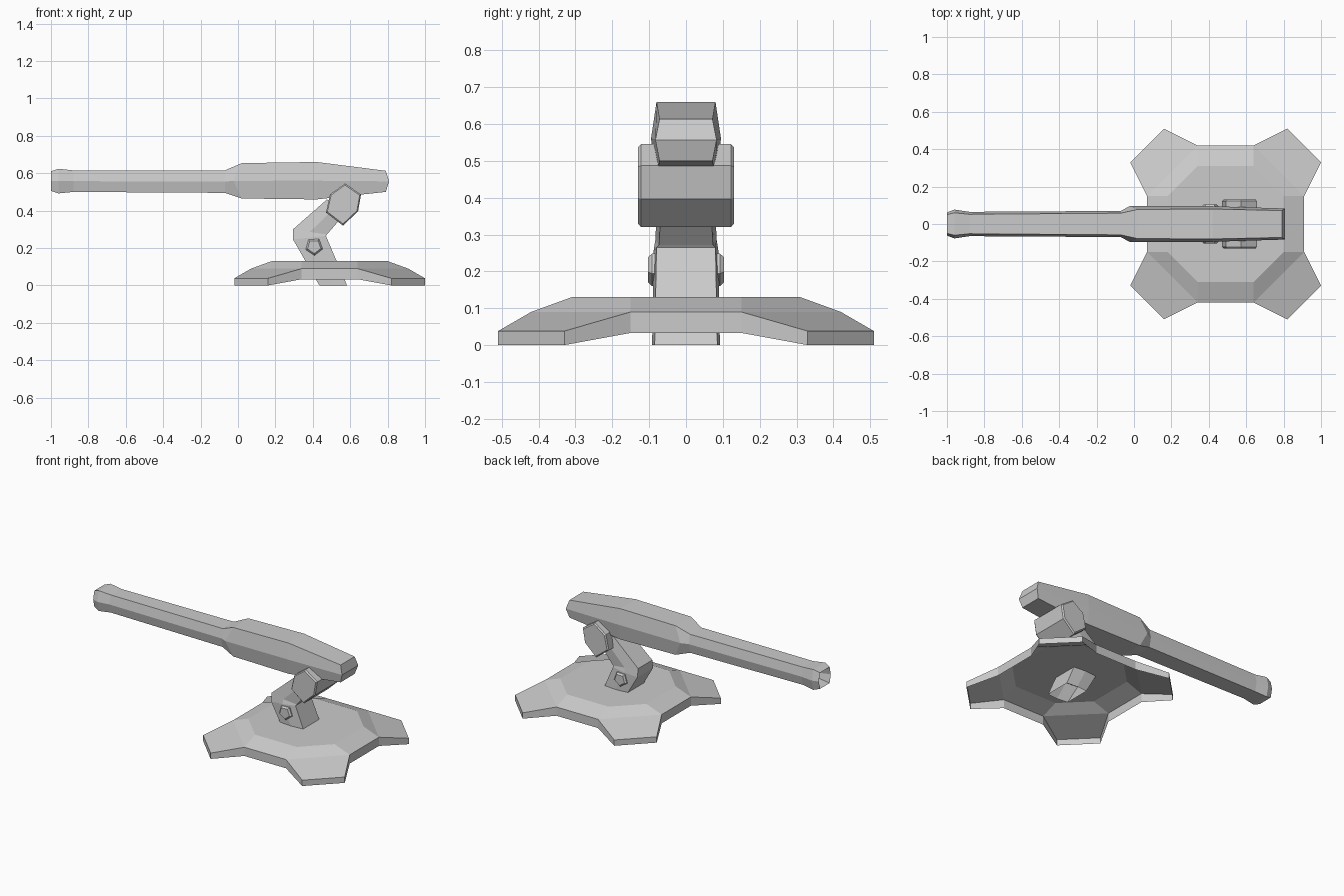
import bpy, bmesh, math

if "Cube" in bpy.data.objects:
    bpy.data.objects.remove(bpy.data.objects["Cube"])


def finish(name, bm):
    bmesh.ops.recalc_face_normals(bm, faces=bm.faces)
    mesh = bpy.data.meshes.new(name)
    bm.to_mesh(mesh)
    bm.free()
    obj = bpy.data.objects.new(name, mesh)
    bpy.context.collection.objects.link(obj)
    return obj


def bridge(bm, a, b):
    n = len(a)
    for i in range(n):
        bm.faces.new((a[i], a[(i + 1) % n], b[(i + 1) % n], b[i]))


def hex_loft(stations):
    """Six-sided rings: low point, high point, edge half width, middle half width, middle x shift."""
    bm = bmesh.new()
    rings = []
    for (x0, z0), (x1, z1), we, wm, dx in stations:
        xm, zm = (x0 + x1) / 2 + dx, (z0 + z1) / 2
        pts = [(x0, -we, z0), (x0, we, z0), (xm, wm, zm),
               (x1, we, z1), (x1, -we, z1), (xm, -wm, zm)]
        rings.append([bm.verts.new(p) for p in pts])
    for a, b in zip(rings, rings[1:]):
        bridge(bm, a, b)
    return bm, rings


def cross_prism(name, pts, rings):
    """Prism along y; every ring is (y, scale about the profile centre)."""
    bm = bmesh.new()
    cx = sum(p[0] for p in pts) / len(pts)
    cz = sum(p[1] for p in pts) / len(pts)
    rows = [[bm.verts.new((cx + (x - cx) * s, y, cz + (z - cz) * s)) for x, z in pts]
            for y, s in rings]
    for a, b in zip(rows, rows[1:]):
        bridge(bm, a, b)
    bm.faces.new(rows[0])
    bm.faces.new(rows[-1])
    return finish(name, bm)


# Four-footed base shell, open underneath
CX = 0.49
bm = bmesh.new()
top, rim, low = [], [], []
for k in range(4):
    def turn(x, y, z):
        for _ in range(k):
            x, y = -y, x
        return bm.verts.new((CX + x, y, z))
    top += [turn(0.31, -0.15, 0.13), turn(0.31, 0.15, 0.13)]
    rim += [turn(0.42, -0.15, 0.09), turn(0.42, 0.15, 0.09),
            turn(0.51, 0.33, 0.038), turn(0.33, 0.51, 0.038)]
    low += [turn(0.42, -0.15, 0.033), turn(0.42, 0.15, 0.033),
            turn(0.51, 0.33, 0), turn(0.33, 0.51, 0)]
bm.faces.new(top)
for k in range(4):
    a, b, c = top[2 * k], top[2 * k + 1], top[(2 * k + 2) % 8]
    r = [rim[(4 * k + i) % 16] for i in range(5)]
    bm.faces.new((a, r[0], r[1], b))
    bm.faces.new((b, r[1], r[4], c))
    bm.faces.new((r[1], r[2], r[3], r[4]))
bridge(bm, rim, low)
finish("base", bm)

# Bent support arm, open at its foot
bm, rings = hex_loft([
    ((0.583, 0.0), (0.435, 0.0), 0.085, 0.092, 0),
    ((0.47, 0.265), (0.294, 0.246), 0.08, 0.088, 0),
    ((0.475, 0.272), (0.294, 0.30), 0.073, 0.083, 0),
    ((0.56, 0.37), (0.476, 0.46), 0.068, 0.078, 0)])
bm.faces.new(rings[-1])
finish("support_arm", bm)

# Elbow bolt through the arm
pentagon = [(0.407 + 0.048 * math.cos(math.radians(36 + 72 * i + 20)),
             0.208 + 0.048 * math.sin(math.radians(36 + 72 * i + 20))) for i in range(5)]
cross_prism("elbow_bolt", pentagon, [(-0.103, 0.78), (-0.092, 1), (0.092, 1), (0.103, 0.78)])

# Hinge drum under the gun body
drum = [(0.572, 0.545), (0.658, 0.487), (0.642, 0.396),
        (0.561, 0.32), (0.47, 0.39), (0.492, 0.487)]
cross_prism("hinge_drum", drum, [(-0.13, 0.92), (-0.122, 1), (0.122, 1), (0.13, 0.92)])


# Barrel and gun body
def upright(x, z0, z1, we, wm, dx=0):
    return (x, z0), (x, z1), we, wm, dx


bm, rings = hex_loft([
    upright(-0.90, 0.535, 0.58, 0.025, 0.03),
    upright(-1.00, 0.505, 0.61, 0.05, 0.062),
    upright(-0.96, 0.492, 0.624, 0.06, 0.077),
    upright(-0.88, 0.50, 0.615, 0.052, 0.065),
    upright(-0.07, 0.495, 0.615, 0.058, 0.07),
    upright(0.02, 0.465, 0.654, 0.078, 0.095, -0.045),
    upright(0.42, 0.46, 0.66, 0.08, 0.095),
    upright(0.79, 0.50, 0.613, 0.072, 0.083, 0.018)])
bm.faces.new(rings[0])
e = rings[-1]
bm.faces.new((e[0], e[1], e[2], e[5]))
bm.faces.new((e[5], e[2], e[3], e[4]))
finish("barrel_and_body", bm)
